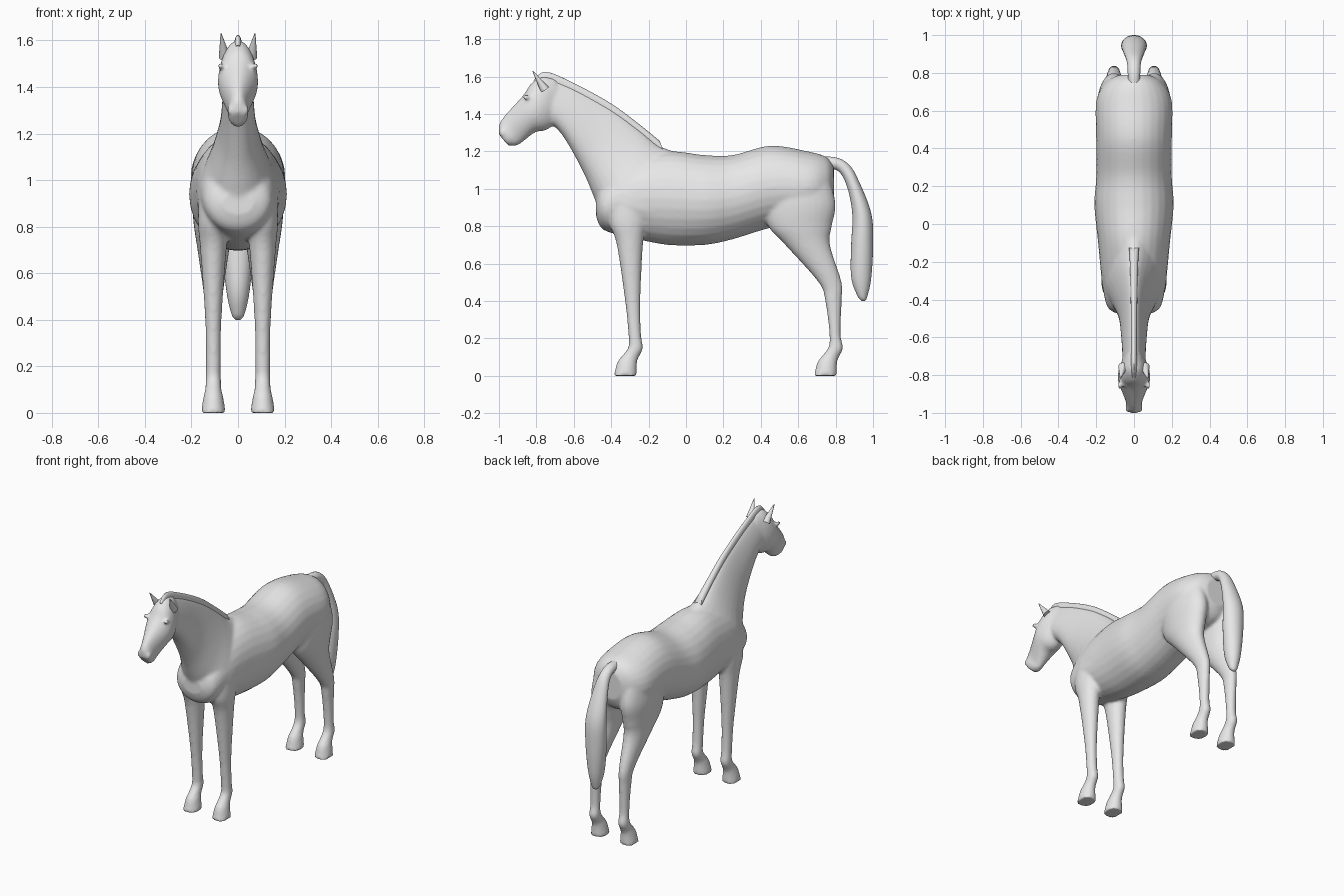
import bpy, bmesh, math
from mathutils import Matrix, Vector

cube = bpy.data.objects.get("Cube")
if cube:
    bpy.data.objects.remove(cube)

coat = bpy.data.materials.new("plain grey")
coat.use_nodes = True
grey = (0.8, 0.8, 0.8, 1)
coat.diffuse_color = grey
coat.node_tree.nodes["Principled BSDF"].inputs["Base Color"].default_value = grey


def spline(rows, steps):
    """Smooth curve through rows of numbers."""
    points = [Vector(row) for row in rows]
    last = len(points) - 1
    curve = []
    for i in range(last):
        before, start = points[max(i - 1, 0)], points[i]
        end, after = points[i + 1], points[min(i + 2, last)]
        leave, arrive = (end - before) / 2, (after - start) / 2
        for step in range(steps):
            t = step / steps
            blend = t * t * (3 - 2 * t)
            curve.append(start.lerp(end, blend)
                         + leave * t * (1 - t) ** 2 - arrive * t * t * (1 - t))
    return curve + [points[last]]


def loft(bm, rows, centre_x=0, taper=0, sides=28, steps=6):
    """Skin oval rings. Row: y and z of one edge, y and z of the other, half width."""
    rings = []
    for y1, z1, y2, z2, half_width in spline(rows, steps):
        first, second = Vector((centre_x, y1, z1)), Vector((centre_x, y2, z2))
        middle, reach = (first + second) / 2, (first - second) / 2
        ring = []
        for k in range(sides):
            angle = math.tau * k / sides
            across = half_width * math.sin(angle) * (1 - taper * math.cos(angle))
            spot = middle + reach * math.cos(angle) + Vector((across, 0, 0))
            ring.append(bm.verts.new(spot))
        rings.append(ring)
    faces = [bm.faces.new(rings[0]), bm.faces.new(rings[-1])]
    for ring, following in zip(rings, rings[1:]):
        for k in range(sides):
            n = (k + 1) % sides
            faces.append(bm.faces.new((ring[k], following[k], following[n], ring[n])))
    bmesh.ops.recalc_face_normals(bm, faces=faces)


def blob(bm, centre, size):
    """Small oval swelling."""
    matrix = Matrix.Translation(centre) @ Matrix.Diagonal((*size, 1))
    bmesh.ops.create_uvsphere(bm, u_segments=16, v_segments=10, radius=1, matrix=matrix)


def finish(name, bm):
    """Turn the bmesh into a named, smooth shaded object."""
    mesh = bpy.data.meshes.new(name)
    bm.to_mesh(mesh)
    bm.free()
    mesh.materials.append(coat)
    part = bpy.data.objects.new(name, mesh)
    bpy.context.collection.objects.link(part)
    bpy.ops.object.select_all(action="DESELECT")
    part.select_set(True)
    bpy.context.view_layer.objects.active = part
    bpy.ops.object.shade_smooth_by_angle(angle=math.radians(50))
    return part


def leg_rows(upper, fetlock_y):
    """Upper rows (z, y, half depth, half width), then the shared fetlock and hoof."""
    foot = [(.15, fetlock_y, .04, .033), (.1, fetlock_y - .03, .048, .035),
            (.07, fetlock_y - .045, .053, .042), (0, fetlock_y - .055, .062, .054)]
    return [(y - depth, z, y + depth, z, width) for z, y, depth, width in upper + foot]


body = bmesh.new()

# Trunk from breast to rump: y, top, underside, half width
trunk = [(-.48, .95, .85, .07), (-.44, 1.04, .78, .14), (-.3, 1.15, .74, .17),
         (-.1, 1.2, .7, .19), (.1, 1.18, .7, .21), (.25, 1.18, .73, .2),
         (.45, 1.23, .79, .2), (.65, 1.2, .82, .2), (.75, 1.17, .86, .15),
         (.79, 1.12, .93, .08)]
loft(body, [(y, top, y, low, width) for y, top, low, width in trunk])

# Neck, narrower along the crest
neck = [(-.03, 1.19, -.22, .76, .17), (-.14, 1.23, -.42, .8, .16),
        (-.25, 1.32, -.49, .95, .11), (-.4, 1.43, -.55, 1.09, .076),
        (-.6, 1.54, -.65, 1.27, .062), (-.75, 1.6, -.72, 1.35, .058)]
loft(body, neck, taper=.35)

# Head, from the poll to the muzzle
loft(body, [(-.7, 1.59, -.68, 1.37, .045), (-.77, 1.6, -.72, 1.33, .072),
            (-.83, 1.56, -.76, 1.31, .085), (-.87, 1.5, -.81, 1.3, .082),
            (-.97, 1.39, -.88, 1.245, .046), (-1, 1.34, -.91, 1.23, .044),
            (-1, 1.29, -.95, 1.23, .034)])

front_leg = leg_rows([(.95, -.3, .11, .06), (.82, -.31, .1, .066), (.7, -.3, .07, .056),
                      (.4, -.285, .041, .035), (.22, -.274, .034, .032)], -.27)
hind_leg = leg_rows([(1.08, .6, .16, .08), (.92, .61, .19, .092), (.8, .61, .17, .083),
                     (.7, .65, .12, .068), (.5, .77, .062, .04), (.4, .788, .044, .034),
                     (.22, .797, .03, .03)], .8)
for side in (-1, 1):
    for rows in (front_leg, hind_leg):
        loft(body, rows, centre_x=side * .106)
    # Eye and nostril swellings
    blob(body, (side * .076, -.855, 1.49), (.012, .022, .014))
    blob(body, (side * .032, -.98, 1.3), (.014, .018, .022))

# Fuse the solid parts into one soft skin
horse = finish("body", body)
fuse = horse.modifiers.new("fuse", "REMESH")
fuse.mode = "VOXEL"
fuse.voxel_size = .01
fuse.use_smooth_shade = True
soften = horse.modifiers.new("soften", "SMOOTH")
soften.factor = .5
soften.iterations = 5

# Ears, leaning forward and outward
for side, name in ((1, "left_ear"), (-1, "right_ear")):
    root, tip = Vector((side * .058, -.755, 1.53)), Vector((side * .073, -.82, 1.63))
    lean = (tip - root).to_track_quat("Z", "Y").to_matrix().to_4x4()
    ear = bmesh.new()
    bmesh.ops.create_cone(ear, cap_ends=True, segments=16, radius1=.025, radius2=.002,
                          depth=(tip - root).length,
                          matrix=Matrix.Translation((root + tip) / 2) @ lean)
    finish(name, ear)

# Mane ridge, following the crest of the neck and ending in a forelock
mane = bmesh.new()
ridge = [(y, z + .025, y + .03, z - .06, .01 + width / 10) for y, z, _, _, width in neck[1:]]
loft(mane, ridge + [(-.815, 1.58, -.79, 1.55, .012)], sides=16)
finish("mane", mane)

# Tail, arching out of the rump and hanging behind
tail = bmesh.new()
loft(tail, [(.7, 1.17, .72, 1.1, .03), (.8, 1.168, .79, 1.105, .033), (.87, 1.13, .835, 1.07, .037),
            (.92, 1.05, .87, .98, .05), (.99, .87, .89, .85, .067), (1, .7, .883, .7, .066),
            (.99, .52, .883, .53, .05), (.968, .42, .915, .43, .028), (.955, .4, .94, .4, .01)])
finish("tail", tail)
